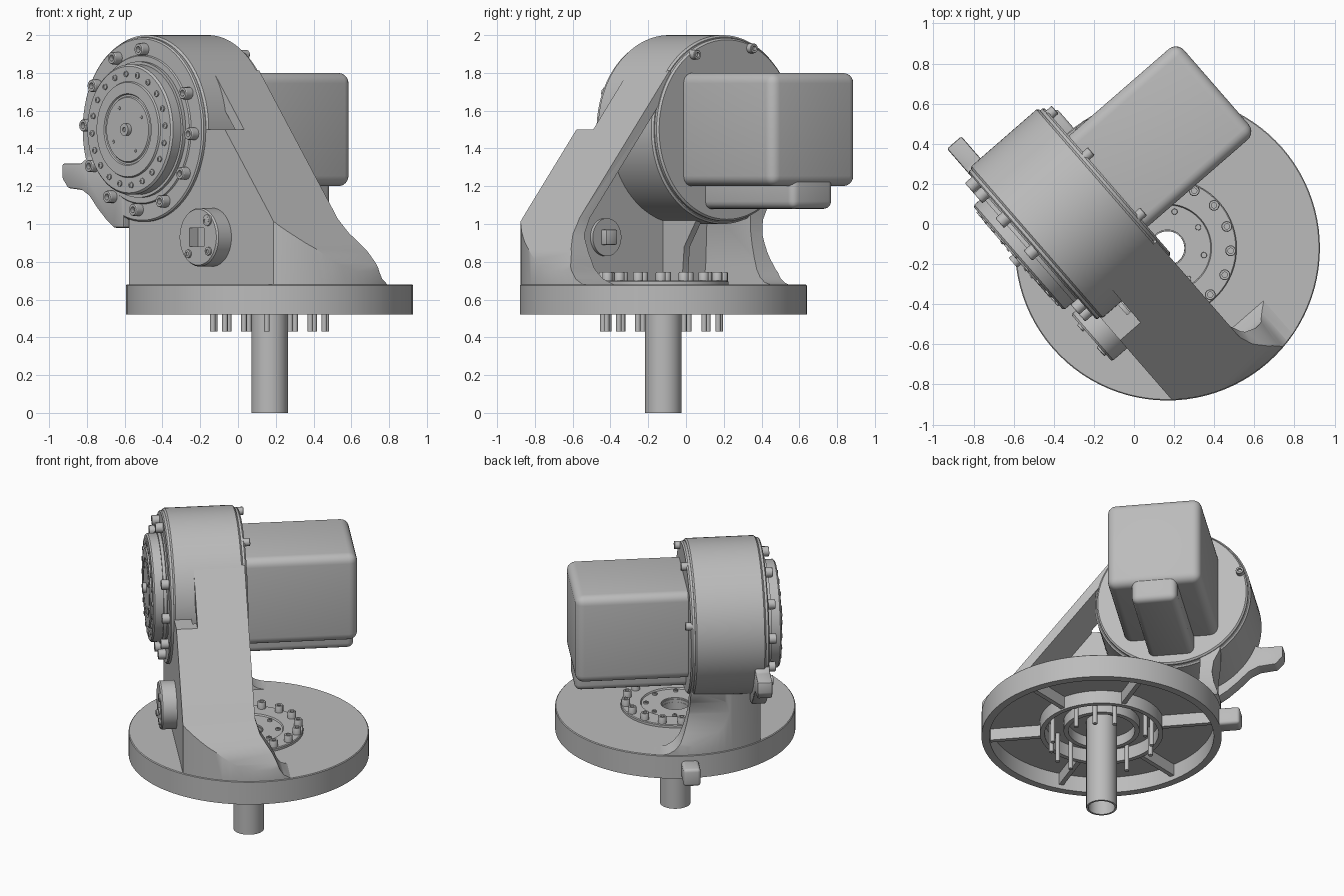
import bpy, bmesh
from math import radians, cos, sin, pi, tau
from mathutils import Matrix, Vector

if "Cube" in bpy.data.objects:
    bpy.data.objects.remove(bpy.data.objects["Cube"])

grey = bpy.data.materials.new("cast_grey")
grey.use_nodes = True
GREY = (0.5, 0.5, 0.5, 1)
grey.diffuse_color = GREY
grey.node_tree.nodes["Principled BSDF"].inputs["Base Color"].default_value = GREY

# Local frame: x runs along the wall, y points to the motor, origin on the base axis
PLACE = Matrix.Translation((0.167, -0.12, 0)) @ Matrix.Rotation(radians(-49), 4, 'Z')
AXES = {"up": Matrix(), "front": Matrix.Rotation(pi / 2, 4, 'X'),
        "back": Matrix.Rotation(-pi / 2, 4, 'X')}
HUB_X, HUB_Z, HUB_R = -0.45, 1.5, 0.5
FRONT, BACK, DISC_R = -0.48, -0.02, 0.76
parts = []


def finish(name, bm, matrix=Matrix()):
    bmesh.ops.recalc_face_normals(bm, faces=bm.faces)
    mesh = bpy.data.meshes.new(name)
    bm.to_mesh(mesh)
    bm.free()
    mesh.materials.append(grey)
    ob = bpy.data.objects.new(name, mesh)
    bpy.context.collection.objects.link(ob)
    ob.matrix_world = PLACE @ matrix
    parts.append(ob)
    return ob


def lathe(name, profile, pos=(0, 0, 0), axis="up", steps=64):
    bm = bmesh.new()
    vs = [bm.verts.new((r, 0, h)) for r, h in profile]
    es = [bm.edges.new(pair) for pair in zip(vs, vs[1:])]
    bmesh.ops.spin(bm, geom=vs + es, cent=(0, 0, 0), axis=(0, 0, 1),
                   angle=tau, steps=steps, use_duplicate=False)
    bmesh.ops.remove_doubles(bm, verts=bm.verts, dist=0.0002)
    return finish(name, bm, Matrix.Translation(pos) @ AXES[axis])


def cylinder(name, r, h, pos, axis="up", steps=64):
    return lathe(name, [(0, 0), (r, 0), (r, h), (0, h)], pos, axis, steps)


def prism(name, pts, a, b, plane="xz", bevel=0, segs=3):
    make = {"xz": lambda p, d: (p[0], d, p[1]), "yz": lambda p, d: (d, p[0], p[1]),
            "xy": lambda p, d: (p[0], p[1], d)}[plane]
    bm = bmesh.new()
    face = bm.faces.new([bm.verts.new(make(p, a)) for p in pts])
    out = bmesh.ops.extrude_face_region(bm, geom=[face])["geom"]
    shift = Vector(make((0, 0), b - a))
    bmesh.ops.translate(bm, vec=shift, verts=[v for v in out if isinstance(v, bmesh.types.BMVert)])
    bmesh.ops.recalc_face_normals(bm, faces=bm.faces)
    if bevel:
        bmesh.ops.bevel(bm, geom=bm.edges[:], offset=bevel, segments=segs,
                        profile=0.5, affect='EDGES')
    return finish(name, bm)


def box(name, x, y, z, bevel=0, segs=3):
    return prism(name, [(x[0], z[0]), (x[1], z[0]), (x[1], z[1]), (x[0], z[1])],
                 y[0], y[1], "xz", bevel, segs)


def boolean(ob, cutter, op='DIFFERENCE'):
    mod = ob.modifiers.new("cut", 'BOOLEAN')
    mod.object, mod.operation, mod.solver = cutter, op, 'EXACT'
    bpy.context.view_layer.update()
    dg = bpy.context.evaluated_depsgraph_get()
    mesh = bpy.data.meshes.new_from_object(ob.evaluated_get(dg))
    ob.modifiers.clear()
    ob.data = mesh
    parts.remove(cutter)
    bpy.data.objects.remove(cutter)


def bolts(name, count, ring, start, r, h, centre, axis, skip=()):
    """Ring of socket head bolts around an upright or a level axis."""
    head = [(0, h * .5), (r * .5, h * .5), (r * .5, h), (r * .9, h), (r, h * .9), (r, -.01)]
    for i in range(count):
        if i in skip:
            continue
        t = radians(start) + tau * i / count
        c, s = ring * cos(t), ring * sin(t)
        off = (c, s, 0) if axis == "up" else (c, 0, s)
        lathe(name, head, Vector(centre) + Vector(off), axis, 12)


# Turntable: dished underneath with ring ribs, spokes and a centre bore
lathe("base_disc", [(.085, .68), (.755, .68), (.76, .675), (.76, .52), (.71, .52), (.71, .63),
                    (.39, .63), (.39, .54), (.36, .54), (.36, .63), (.24, .63), (.24, .56),
                    (.21, .56), (.21, .63), (.085, .63), (.085, .68)], steps=96)
for i in range(6):
    spoke = prism("base_spoke", [(.38, -.015), (.72, -.015), (.72, .015), (.38, .015)],
                  .55, .64, "xy")
    spoke.matrix_world = PLACE @ Matrix.Rotation(i * pi / 3, 4, 'Z')
lathe("drive_tube", [(.097, 0), (.097, .66), (.084, .66), (.084, 0), (.097, 0)], steps=48)
lathe("bearing_ring", [(.09, .67), (.09, .69), (.215, .69), (.22, .7), (.34, .7),
                       (.345, .695), (.345, .67)])
bolts("bearing_bolt", 16, .315, 46.5, .027, .045, (0, 0, .7), "up")
bolts("inner_bolt", 8, .185, 38, .015, .012, (0, 0, .69), "up")
for i in range(16):
    t = radians(46.5) + tau * i / 16
    if i not in (0, 4, 8):
        cylinder("base_pin", .015, .22, (.32 * cos(t), .32 * sin(t), .43), steps=12)
box("base_stop", (-.89, -.72), (-.07, .04), (.52, .64), .02)

# Column: tapered wall that widens into the turntable rim
column = prism("column", [(-.06, 1.812), (.54, 1.07), (.595, 1.0), (.65, .935), (.7, .87),
                          (.74, .79), (.765, .72), (.77, .67), (-.77, .67), (-.755, .74),
                          (-.72, .85), (-.705, .94), (-.715, 1.02), (-.76, 1.11),
                          (-.45, 1.5)], FRONT, .22)
# Rear face: upright above, sweeping back into curved toes, the right one longer
right_sweep = [(.005, .95), (.04, .9), (.075, .85), (.1, .8), (.12, .75), (.145, .71), (.19, .68)]
left_sweep = [(-.015, .96), (0, .89), (.02, .82), (.045, .76), (.08, .715), (.12, .69), (.16, .68)]
for curve, a, b in ((right_sweep, 0, 1), (left_sweep, -1, .001)):
    boolean(column, prism("sweep", [(BACK, 2.2), (BACK, 1.03)] + curve + [(.4, .68), (.4, 2.2)],
                          a, b, "yz"))
cavity = prism("cavity", [(-.1, 1.77), (.5, 1.03), (.57, .93), (.59, .85), (.585, .77),
                          (.55, .71), (.5, .67), (.5, .6), (-.6, .6), (-.62, .8),
                          (-.63, 1.1), (-.45, 1.45)], -.37, .5)
boolean(column, cavity)
# Clearance step beside the upper half of the joint
boolean(column, box("clearance", (-.7, .6), (-.6, -.345), (1.5, 2.1)))
boolean(column, cylinder("trim", DISC_R - .004, 2, (0, 0, .3), steps=96), 'INTERSECT')
prism("inner_rib", [(-.38, .67), (-.38, 1.08), (-.06, 1.08), (-.2, .88), (-.22, .67)],
      -.36, -.32, "yz")

# Joint housing with front cover, output flange and rear cover
hub = (HUB_X, FRONT, HUB_Z)
lathe("joint_housing", [(0, 0), (.49, 0), (HUB_R, -.01), (HUB_R, -.44), (.49, -.45), (0, -.45)],
      hub, "front", 96)
lathe("front_cover", [(.3, 0), (.3, .03), (.39, .03), (.395, .022), (.48, .022), (.488, .015),
                      (.488, -.01)], hub, "front", 96)
lathe("output_flange", [(0, .14), (.012, .14), (.012, .15), (.032, .15), (.032, .125), (.17, .125),
                        (.175, .118), (.185, .118), (.19, .125), (.25, .125), (.255, .115),
                        (.335, .115), (.345, .105), (.345, .05), (.36, .05), (.36, 0)],
      hub, "front", 96)
bolts("front_bolt", 12, .425, -3, .033, .05, (HUB_X, FRONT - .02, HUB_Z), "front", skip=(2,))
bolts("flange_bolt", 20, .295, 4, .016, .008, (HUB_X, FRONT - .115, HUB_Z), "front")
bolts("flange_pin", 4, .13, 30, .009, .005, (HUB_X, FRONT - .125, HUB_Z), "front")
lathe("rear_cover", [(.2, .015), (.475, .015), (.485, .005), (.485, -.02)],
      (HUB_X, BACK, HUB_Z), "back", 96)
bolts("rear_bolt", 7, .46, 8, .026, .035, (HUB_X, BACK + .015, HUB_Z), "back", skip=(0, 4, 5, 6))

# Motor casing with its lower bulge
box("motor_casing", (-.745, -.145), (-.05, .71), (1.2, 1.8), .055, 5)
box("motor_bulge", (-.59, -.3), (-.05, .7), (1.08, 1.3), .04, 4)

# Travel stop hook, its web running down into the foot
prism("travel_stop", [(-.6, .98), (-.68, .98), (-.74, 1.02), (-.81, 1.08), (-.88, 1.15),
                      (-.94, 1.18), (-1.05, 1.19), (-1.095, 1.24), (-1.095, 1.32), (-.95, 1.32),
                      (-.88, 1.36), (-.6, 1.36)], -.505, -.41, "xz", .01, 2)

# Connector port through the wall
PORT_X, PORT_Z = .09, .93
knob = lathe("port_cap", [(0, -.13), (.1, -.13), (.1, -.01), (.155, -.01), (.155, .09),
                          (.148, .1), (0, .1)], (PORT_X, FRONT, PORT_Z), "front")
boolean(knob, box("socket", (PORT_X - .07, PORT_X + .05), (-.7, FRONT - .04), (.88, .98)))
box("port_plug", (PORT_X - .04, PORT_X + .04), (-.38, -.31), (.89, .97), .008, 2)
bolts("port_bolt", 4, .115, -130, .022, .012, (PORT_X, FRONT - .1, PORT_Z), "front", skip=(3,))
cylinder("port_nipple", .03, .03, (PORT_X + .08, FRONT - .08, PORT_Z + .09), "front", 20)

# Smooth rounded surfaces, keep hard edges
bpy.ops.object.select_all(action='DESELECT')
for ob in parts:
    ob.select_set(True)
bpy.context.view_layer.objects.active = parts[0]
bpy.ops.object.shade_smooth_by_angle(angle=radians(32))
